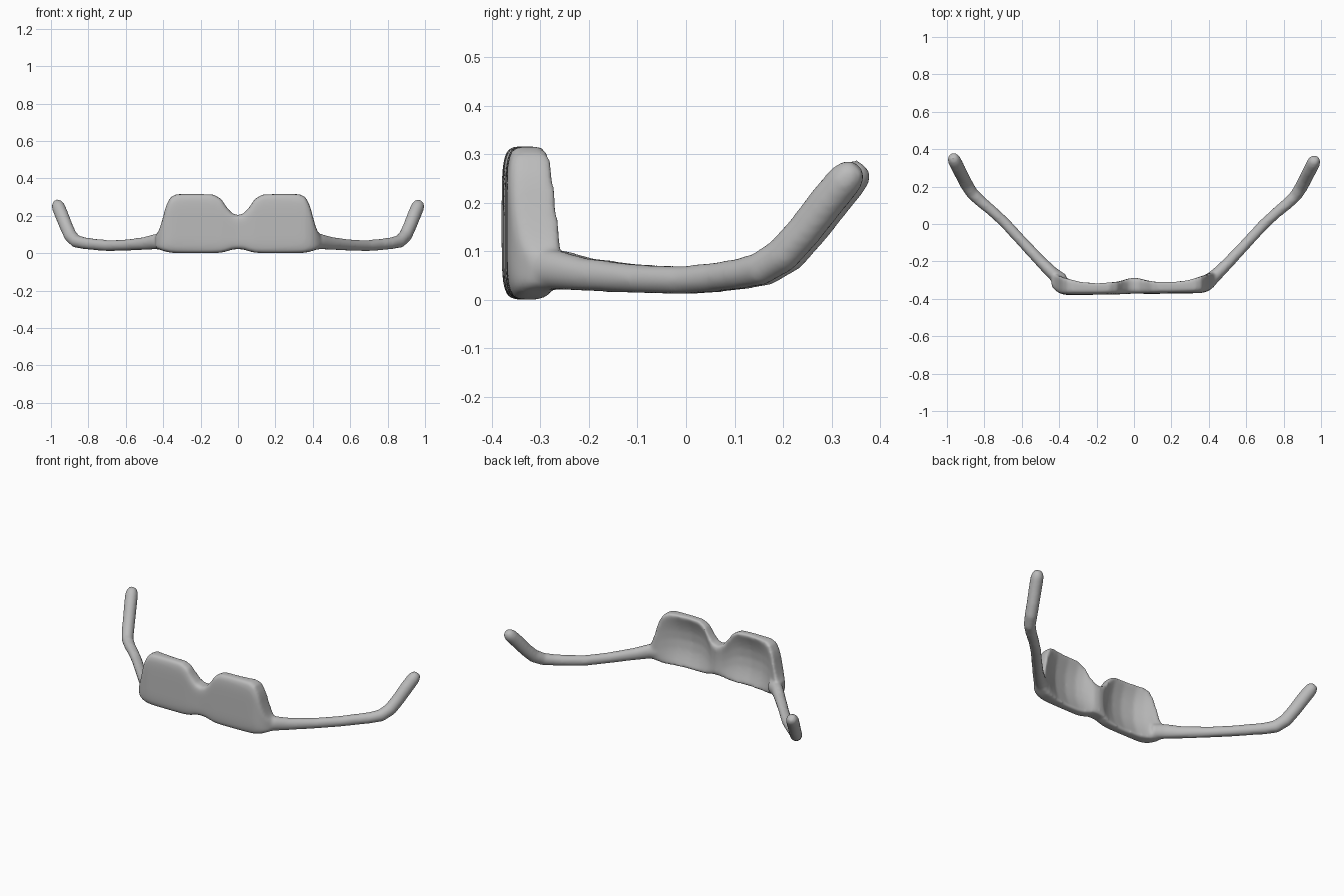
import bpy, bmesh, math
from mathutils import Vector

if "Cube" in bpy.data.objects:
    bpy.data.objects.remove(bpy.data.objects["Cube"])


def lerp_table(table, x):
    """Piecewise linear lookup in [(x, value...), ...]."""
    if x <= table[0][0]:
        return table[0][1:]
    for a, b in zip(table, table[1:]):
        if x <= b[0]:
            f = (x - a[0]) / (b[0] - a[0])
            return tuple(p + (q - p) * f for p, q in zip(a[1:], b[1:]))
    return table[-1][1:]


def loft(bm, rings):
    """Closed skin through a list of rings."""
    vs = [[bm.verts.new(p) for p in r] for r in rings]
    n = len(vs[0])
    for a, b in zip(vs, vs[1:]):
        for i in range(n):
            j = (i + 1) % n
            bm.faces.new((a[i], a[j], b[j], b[i]))
    bm.faces.new(vs[0][::-1])
    bm.faces.new(vs[-1])


def power(v, e):
    return math.copysign(abs(v) ** e, v)


# Lens plate profile: |x|, bottom z, top z, front y, back y, depth of rear hollow
PLATE = [(0.0, .022, .203, -.372, -.280, .01), (.03, .020, .212, -.373, -.280, .015),
         (.06, .010, .245, -.374, -.283, .03), (.09, .003, .290, -.375, -.288, .04),
         (.13, .000, .313, -.375, -.290, .052), (.20, .000, .316, -.375, -.292, .056),
         (.28, .000, .316, -.375, -.286, .050), (.33, .000, .315, -.375, -.275, .036),
         (.36, .003, .300, -.374, -.270, .022), (.385, .008, .255, -.369, -.268, .010),
         (.405, .014, .175, -.360, -.266, 0), (.425, .022, .115, -.345, -.262, 0),
         (.445, .030, .090, -.320, -.265, 0)]

# Temple arm path: x, y, z, half width, half height
ARM = [(.385, -.310, .058, .040, .045), (.44, -.265, .062, .034, .042),
       (.50, -.205, .052, .031, .035), (.60, -.098, .043, .029, .030),
       (.69, 0.0, .040, .029, .030), (.76, .065, .046, .029, .031),
       (.82, .115, .053, .031, .032), (.865, .158, .063, .033, .035),
       (.895, .205, .092, .035, .037), (.918, .250, .142, .035, .037),
       (.942, .297, .203, .036, .038), (.960, .333, .246, .036, .037),
       (.966, .348, .262, .031, .032), (.970, .360, .275, .019, .020)]

bm = bmesh.new()

# Lens plate with two hollows on the back
rings = []
for k in range(-44, 45):
    x = k / 100
    lo, hi, front, back, dent = lerp_table(PLATE, abs(x))
    tilt = 0.015 * x
    cz, hz, cy, hy = (lo + hi) / 2, (hi - lo) / 2, (front + back) / 2, (back - front) / 2
    ring = []
    for i in range(96):
        a = 2 * math.pi * i / 96
        u = power(math.sin(a), 0.4)
        y = cy + hy * power(math.cos(a), 0.4)
        if math.cos(a) > 0:
            y -= dent * (1 - u * u) ** 0.8
        ring.append((x, y + tilt, cz + hz * u))
    rings.append(ring)
loft(bm, rings)

# Temple arms, one on each side
for side in (-1, 1):
    pts = [Vector((side * p[0], p[1] - 0.006 * side, p[2])) for p in ARM]
    rings = []
    for i, p in enumerate(pts):
        d = (pts[min(i + 1, len(pts) - 1)] - pts[max(i - 1, 0)]).normalized()
        across = d.cross(Vector((0, 0, 1))).normalized()
        up = across.cross(d)
        w, h = ARM[i][3:]
        rings.append([p + across * w * math.cos(t) + up * h * math.sin(t)
                      for t in (2 * math.pi * j / 20 for j in range(20))])
    loft(bm, rings)

bmesh.ops.recalc_face_normals(bm, faces=bm.faces)
mesh = bpy.data.meshes.new("glasses_frame")
bm.to_mesh(mesh)
bm.free()
frame = bpy.data.objects.new("glasses_frame", mesh)
bpy.context.collection.objects.link(frame)

# Plain grey finish
grey = bpy.data.materials.new("grey")
grey.diffuse_color = (0.5, 0.5, 0.5, 1)
grey.use_nodes = True
grey.node_tree.nodes["Principled BSDF"].inputs["Base Color"].default_value = grey.diffuse_color
mesh.materials.append(grey)

# Fuse plate and arms into one soft moulded body
fuse = frame.modifiers.new("fuse", 'REMESH')
fuse.mode = 'VOXEL'
fuse.voxel_size = 0.008
fuse.use_smooth_shade = True
soften = frame.modifiers.new("soften", 'SMOOTH')
soften.factor = 0.5
soften.iterations = 10
